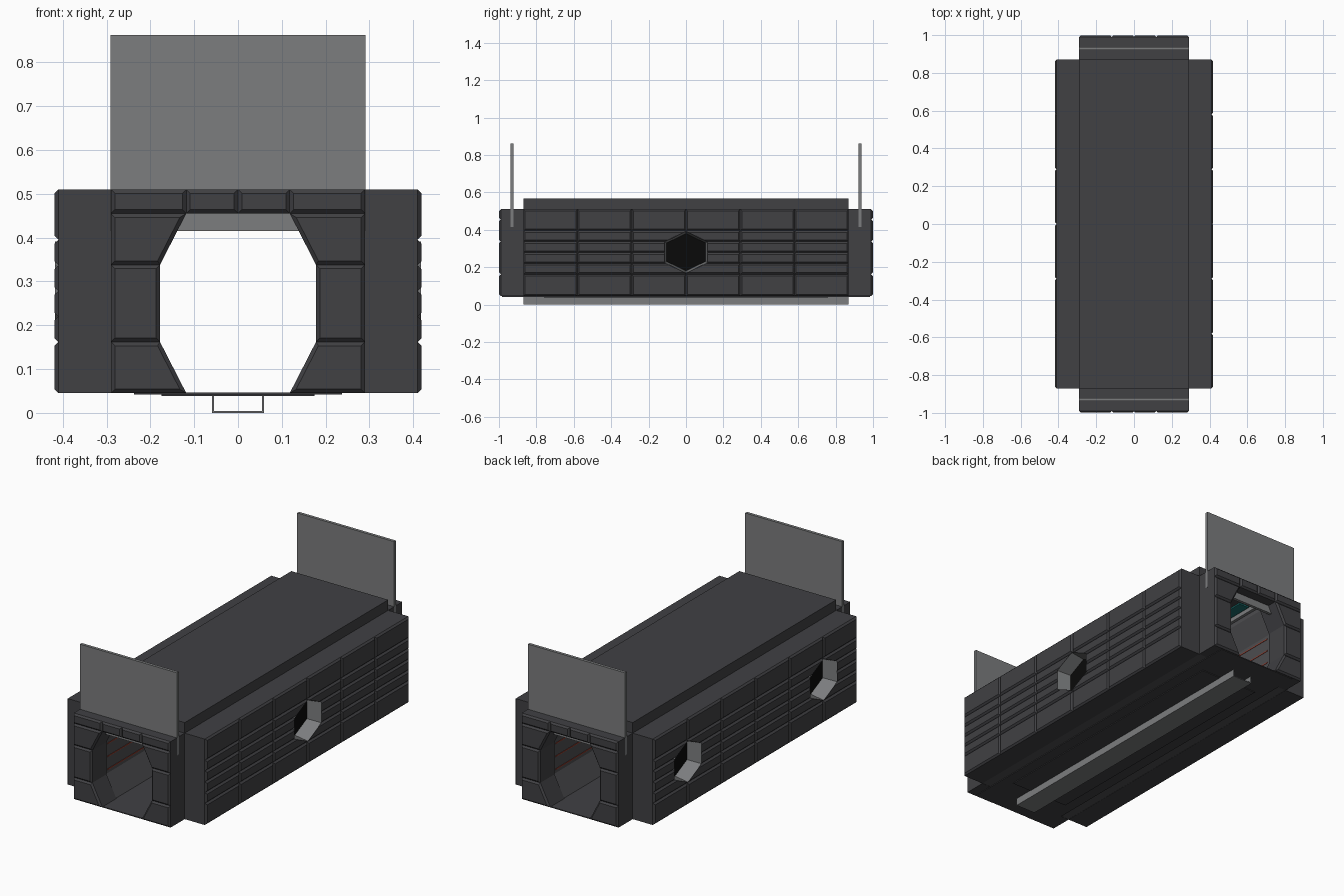
import bpy, bmesh
from mathutils import Vector

if "Cube" in bpy.data.objects:
    bpy.data.objects.remove(bpy.data.objects["Cube"])


def material(name, rgb):
    m = bpy.data.materials.new(name)
    m.diffuse_color = (*rgb, 1)
    m.use_nodes = True
    m.node_tree.nodes["Principled BSDF"].inputs["Base Color"].default_value = m.diffuse_color
    return m


HULL = material("dark hull", (0.052, 0.052, 0.057))
GREY = material("door grey", (0.20, 0.205, 0.21))
BLACK = material("black glass", (0.003, 0.003, 0.003))
LINING = material("lining grey", (0.075, 0.075, 0.08))
TEAL = material("teal lamp", (0.01, 0.15, 0.15))
RED = material("red strip", (0.30, 0.05, 0.03))


def finish(name, bm, *mats):
    mesh = bpy.data.meshes.new(name)
    bm.to_mesh(mesh)
    bm.free()
    ob = bpy.data.objects.new(name, mesh)
    bpy.context.collection.objects.link(ob)
    for m in mats:
        mesh.materials.append(m)
    return ob


def box(name, lo, hi, mat):
    bm = bmesh.new()
    bmesh.ops.create_cube(bm, size=1)
    lo, hi = Vector(lo), Vector(hi)
    for v in bm.verts:
        v.co = Vector([lo[i] if v.co[i] < 0 else hi[i] for i in range(3)])
    return finish(name, bm, mat)


def panelled(name, polys, place, back, front, mat, bevel=0.009):
    """Slab whose front is split into raised, bevelled panels."""
    bm = bmesh.new()
    for poly in polys:
        bm.faces.new([bm.verts.new(place(u, v, back)) for u, v in poly])
    bmesh.ops.remove_doubles(bm, verts=bm.verts[:], dist=1e-5)
    shift = Vector(place(0, 0, front)) - Vector(place(0, 0, back))
    geom = bmesh.ops.extrude_face_region(bm, geom=bm.faces[:], use_keep_orig=True)["geom"]
    fronts = [g for g in geom if isinstance(g, bmesh.types.BMFace)]
    bmesh.ops.translate(bm, vec=shift, verts=[g for g in geom if isinstance(g, bmesh.types.BMVert)])
    bmesh.ops.recalc_face_normals(bm, faces=bm.faces[:])
    bmesh.ops.inset_individual(bm, faces=fronts, thickness=bevel, depth=bevel, use_even_offset=True)
    return finish(name, bm, mat)


def prism(name, profile, y0, y1, mat):
    """Extrude an x-z profile along y."""
    bm = bmesh.new()
    a = [bm.verts.new((x, y0, z)) for x, z in profile]
    b = [bm.verts.new((x, y1, z)) for x, z in profile]
    n = len(profile)
    bm.faces.new(a)
    bm.faces.new(b)
    for i in range(n):
        bm.faces.new((a[i], a[(i + 1) % n], b[(i + 1) % n], b[i]))
    bmesh.ops.recalc_face_normals(bm, faces=bm.faces[:])
    return finish(name, bm, mat)


HEX = [(0, 0.112), (0.116, 0.056), (0.116, -0.056), (0, -0.112), (-0.116, -0.056), (-0.116, 0.056)]


def hex_loft(name, side, yc, xs, scales, mats, cap_both):
    """Hexagonal loft along x; the inner end is always capped."""
    bm = bmesh.new()
    loops = [[bm.verts.new((side * x, yc + s * u, 0.28 + s * v)) for u, v in HEX]
             for x, s in zip(xs, scales)]
    for p, q in zip(loops, loops[1:]):
        for i in range(6):
            j = (i + 1) % 6
            bm.faces.new((p[i], p[j], q[j], q[i]))
    cap = bm.faces.new(loops[-1])
    cap.material_index = len(mats) - 1 if mats else 0
    if cap_both:
        bm.faces.new(loops[0])
    bmesh.ops.recalc_face_normals(bm, faces=bm.faces[:])
    if not cap_both and cap.normal.x * side < 0:
        bmesh.ops.reverse_faces(bm, faces=bm.faces[:])
    return finish(name, bm, *mats)


# Side walls: six by six panels, cut by hexagonal windows
ys = [-0.87 + 0.29 * i for i in range(7)]
zs = [0.045, 0.162, 0.22, 0.278, 0.337, 0.395, 0.51]
cells = [[(a, c), (b, c), (b, d), (a, d)]
         for a, b in zip(ys, ys[1:]) for c, d in zip(zs, zs[1:])]
for side, tag, windows in ((1, "right", [0]), (-1, "left", [-0.58, 0.58])):
    wall = panelled(tag + "_wall", cells, lambda u, v, w: (side * w, u, v), 0.29, 0.41, HULL)
    for yc in windows:
        cutter = hex_loft("window_cutter", side, yc, (0.45, 0.335), (1, 1), (), True)
        cutter.hide_render = True
        mod = wall.modifiers.new("window", "BOOLEAN")
        mod.operation, mod.solver, mod.object = "DIFFERENCE", "EXACT", cutter
        bpy.context.view_layer.objects.active = wall
        bpy.ops.object.modifier_apply(modifier=mod.name)
        bpy.data.objects.remove(cutter)
        hex_loft(tag + "_window", side, yc, (0.418, 0.34), (0.995, 0.89), (GREY, BLACK), False)

# End frames: panels around the octagonal doorway, mirrored in x
half = [
    [(0, 0.455), (0.118, 0.455), (0.118, 0.51), (0, 0.51)],
    [(0.118, 0.455), (0.29, 0.455), (0.29, 0.51), (0.118, 0.51)],
    [(0.178, 0.338), (0.29, 0.338), (0.29, 0.455), (0.118, 0.455)],
    [(0.178, 0.162), (0.29, 0.162), (0.29, 0.338), (0.178, 0.338)],
    [(0.118, 0.045), (0.29, 0.045), (0.29, 0.162), (0.178, 0.162)],
]
ring = half + [[(-u, v) for u, v in reversed(p)] for p in half]
for end, tag in ((-1, "front"), (1, "back")):
    panelled(tag + "_frame", ring, lambda u, v, w: (u, end * w, v), 0.87, 0.99, HULL)
    # raised sliding door
    y = end * 0.929
    box(tag + "_door", (-0.2905, y - 0.008, 0.415), (0.2905, y + 0.008, 0.862), GREY)

# Roof block
box("roof", (-0.29, -0.87, 0.505), (0.29, 0.87, 0.567), HULL)

# Floor and underside plates
box("floor", (-0.237, -0.985, 0.042), (0.237, 0.985, 0.047), HULL)
box("underside_plate", (-0.175, -0.76, 0.038), (0.175, 0.76, 0.043), HULL)

# Hollow channel under the floor
for s in (-1, 1):
    box("channel_side", (s * 0.057 - 0.0025, -0.87, 0), (s * 0.057 + 0.0025, 0.87, 0.04), GREY)
box("channel_base", (-0.057, -0.87, 0), (0.057, 0.87, 0.004), GREY)

# Interior lining, strips and ceiling lamps
for s in (-1, 1):
    prism("side_lining", [(s * x, z) for x, z in
          ((0.29, 0.046), (0.122, 0.046), (0.185, 0.16), (0.185, 0.34),
           (0.125, 0.46), (0.125, 0.505), (0.29, 0.505))], -0.87, 0.87, LINING)
    for z in (0.18, 0.25, 0.32):
        box("wall_strip", (s * 0.185 - 0.002, -0.85, z - 0.003),
            (s * 0.185 + 0.002, 0.85, z + 0.003), RED)
    box("ceiling_lamp", (s * 0.07 - 0.03, -0.8, 0.497), (s * 0.07 + 0.03, 0.8, 0.506), TEAL)
    box("ceiling_rail", (s * 0.115 - 0.008, -0.86, 0.48), (s * 0.115 + 0.008, 0.86, 0.506), GREY)
